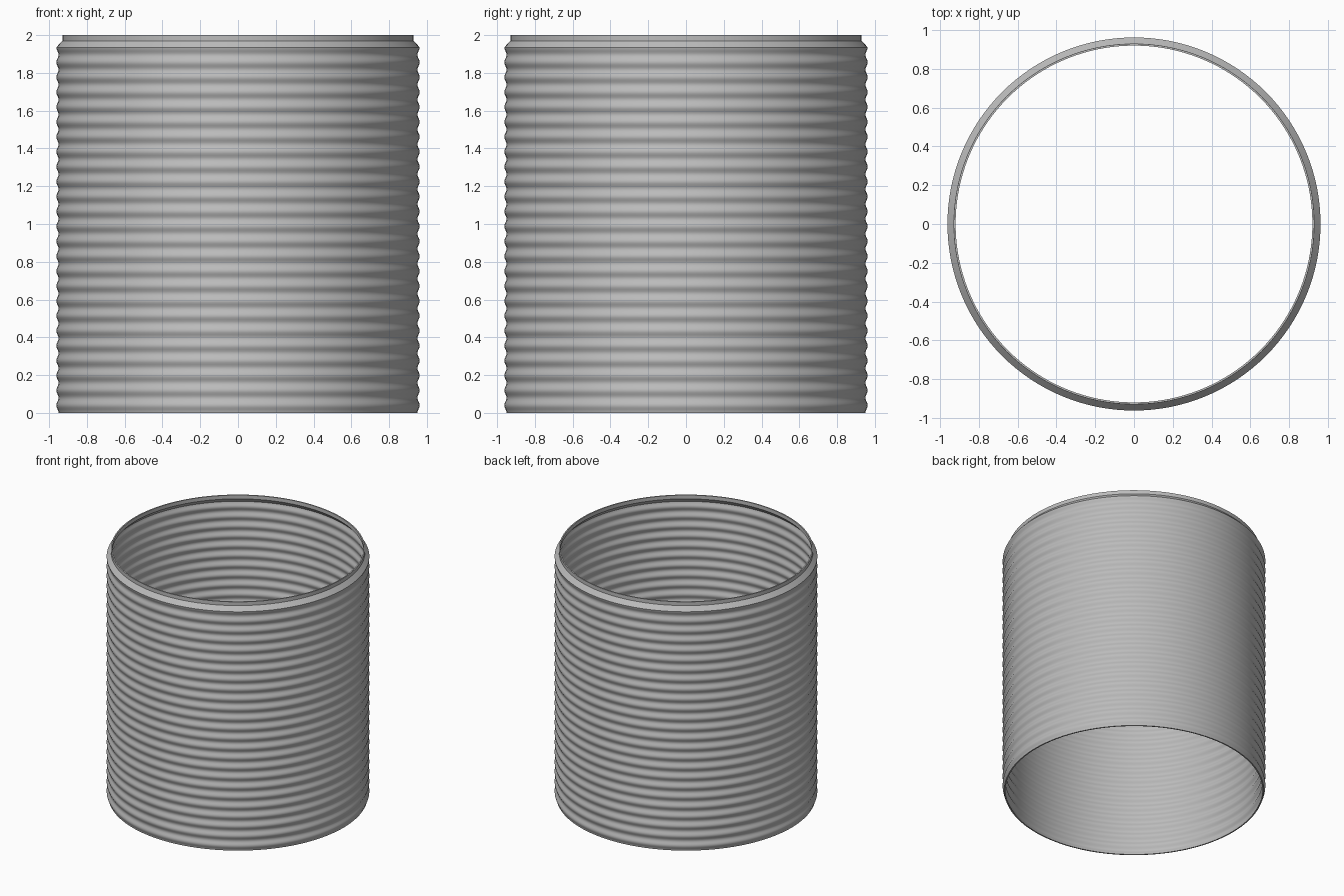
import bpy
import math

cube = bpy.data.objects.get("Cube")
if cube:
    bpy.data.objects.remove(cube, do_unlink=True)

SEGMENTS = 128
STEPS = 8            # profile points per corrugation
RIDGES = 24          # corrugations between lowest and highest crest
LOW_CREST, HIGH_CREST = 0.04, 1.935
CREST, DEPTH, WALL = 0.962, 0.012, 0.01
PITCH = (HIGH_CREST - LOW_CREST) / RIDGES


def wave(z):
    """Outer radius of the corrugated wall at height z."""
    return CREST - DEPTH / 2 * (1 - math.cos(2 * math.pi * (z - LOW_CREST) / PITCH))


# Outer profile: foot, corrugations, then chamfer and narrow rim
heights = [LOW_CREST * i / 4 for i in range(4)]
heights += [LOW_CREST + PITCH * i / STEPS for i in range(RIDGES * STEPS + 1)]
outer = [(wave(z), z) for z in heights] + [(0.93, 1.97), (0.93, 2.0)]
inner = [(r - WALL, z) for r, z in reversed(outer)]
profile = outer + inner

# Revolve the closed wall section around z
verts, faces = [], []
count = len(profile)
for s in range(SEGMENTS):
    a = 2 * math.pi * s / SEGMENTS
    verts += [(r * math.cos(a), r * math.sin(a), z) for r, z in profile]
    n = (s + 1) % SEGMENTS
    for i in range(count):
        j = (i + 1) % count
        faces.append((s * count + i, n * count + i, n * count + j, s * count + j))

mesh = bpy.data.meshes.new("corrugated_pipe")
mesh.from_pydata(verts, [], faces)
pipe = bpy.data.objects.new("corrugated_pipe", mesh)
bpy.context.collection.objects.link(pipe)

# Single grey colour
grey = bpy.data.materials.new("plain grey")
grey.use_nodes = True
colour = (0.5, 0.5, 0.5, 1)
grey.diffuse_color = colour
grey.node_tree.nodes["Principled BSDF"].inputs["Base Color"].default_value = colour
mesh.materials.append(grey)

# Smooth waves, crisp rim edges
bpy.ops.object.select_all(action="DESELECT")
pipe.select_set(True)
bpy.context.view_layer.objects.active = pipe
bpy.ops.object.shade_smooth_by_angle(angle=math.radians(30))
